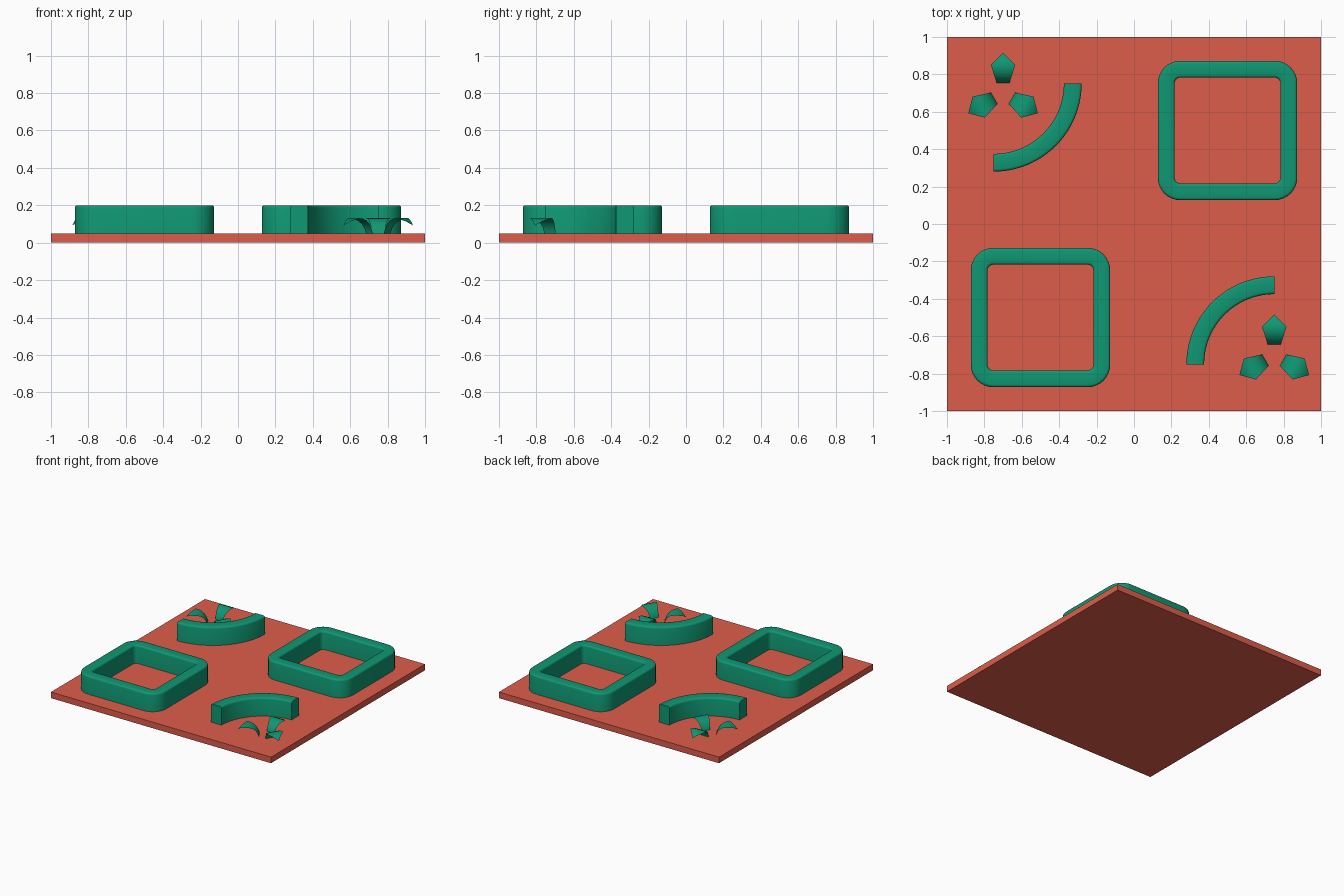
import bpy, bmesh
from math import sin, cos, pi, radians
from mathutils import Vector, Matrix

if "Cube" in bpy.data.objects:
    bpy.data.objects.remove(bpy.data.objects["Cube"])


def material(name, color):
    m = bpy.data.materials.new(name)
    m.diffuse_color = (*color, 1)
    m.use_nodes = True
    m.node_tree.nodes["Principled BSDF"].inputs["Base Color"].default_value = m.diffuse_color
    return m


RED = material("ground_red", (0.73, 0.11, 0.07))
GREEN = material("hedge_green", (0.005, 0.31, 0.17))


def finish(name, bm, mat, angle=None):
    bmesh.ops.recalc_face_normals(bm, faces=bm.faces)
    mesh = bpy.data.meshes.new(name)
    bm.to_mesh(mesh)
    bm.free()
    mesh.materials.append(mat)
    obj = bpy.data.objects.new(name, mesh)
    bpy.context.collection.objects.link(obj)
    if angle:
        bpy.ops.object.select_all(action='DESELECT')
        obj.select_set(True)
        bpy.context.view_layer.objects.active = obj
        bpy.ops.object.shade_smooth_by_angle(angle=radians(angle))
    return obj


def hedge_section(r0, r1, z0=0.001, z1=0.2, b=0.014):
    # box profile with rounded top edges, as (radius, height) points
    pts = [(r0, z0)]
    for cx, start in ((r0 + b, pi), (r1 - b, pi / 2)):
        for i in range(4):
            a = start - i * pi / 6
            pts.append((cx + b * cos(a), z1 - b + b * sin(a)))
    return pts + [(r1, z0)]


def sweep(name, stations, section, closed):
    # stations: (x, y, angle) pivots around which the section is placed
    bm = bmesh.new()
    rings = [[bm.verts.new((x + r * cos(a), y + r * sin(a), z)) for r, z in section]
             for x, y, a in stations]
    n = len(section)
    pairs = list(zip(rings, rings[1:]))
    if closed:
        pairs.append((rings[-1], rings[0]))
    else:
        bm.faces.new(rings[0])
        bm.faces.new(rings[-1])
    for p, q in pairs:
        for i in range(n):
            j = (i + 1) % n
            bm.faces.new((p[i], p[j], q[j], q[i]))
    return finish(name, bm, GREEN, 40)


def blades(name, cx, cy):
    # three drooping leaves: (distance, half width, height) along each leaf
    rows = [(0.052, 0.033, 0.03), (0.055, 0.035, 0.05), (0.063, 0.037, 0.075),
            (0.078, 0.042, 0.1), (0.1, 0.049, 0.118), (0.125, 0.057, 0.128),
            (0.15, 0.065, 0.131), (0.185, 0.03, 0.115)]
    for k in range(3):
        bm = bmesh.new()
        m = Matrix.Translation((cx, cy, 0)) @ Matrix.Rotation(k * 2 * pi / 3, 4, 'Z')
        edge = [[bm.verts.new(m @ Vector((s * w, r, z))) for s in (-1, 1)] for r, w, z in rows]
        for (a, b), (c, d) in zip(edge, edge[1:]):
            bm.faces.new((a, b, d, c))
        tip = bm.verts.new(m @ Vector((0, 0.215, 0.092)))
        bm.faces.new((*edge[-1], tip))
        finish(f"{name}_{k + 1}", bm, GREEN, 40)


# Ground slab
bm = bmesh.new()
bmesh.ops.create_cube(bm, size=1, matrix=Matrix.Translation((0, 0, 0.025)) @ Matrix.Diagonal((2, 2, 0.05, 1)))
finish("ground_slab", bm, RED)

# Square hedges with rounded corners
for label, c in (("back", 0.5), ("front", -0.5)):
    path = []
    for q in range(4):
        mid = pi / 4 + q * pi / 2
        d = 0.2525 * 2 ** 0.5
        path += [(c + d * cos(mid), c + d * sin(mid), q * pi / 2 + i * pi / 16) for i in range(9)]
    sweep(f"square_hedge_{label}", path, hedge_section(0.03, 0.12), True)

# Quarter-circle hedges
for label, c, start in (("back", -0.75, -pi / 2), ("front", 0.75, pi / 2)):
    path = [(c, -c, start + i * pi / 48) for i in range(25)]
    sweep(f"curved_hedge_{label}", path, hedge_section(0.375, 0.47), False)

# Leaf clusters
blades("leaf_back", -0.7, 0.7)
blades("leaf_front", 0.75, -0.7)
